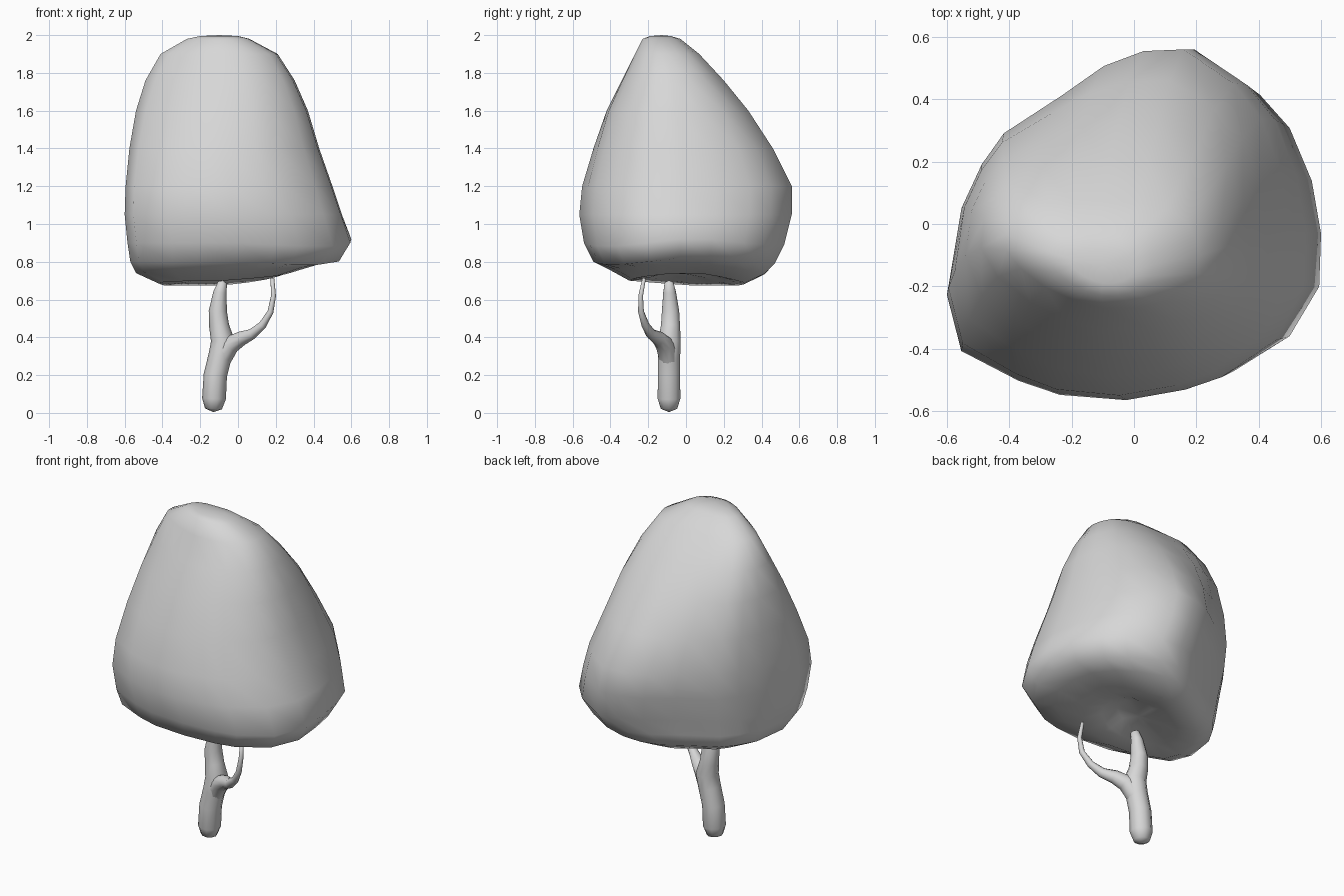
import bpy, bmesh, math
from mathutils import Vector

cube = bpy.data.objects.get("Cube")
if cube:
    bpy.data.objects.remove(cube, do_unlink=True)

grey = bpy.data.materials.new("plain grey")
grey.use_nodes = True
grey.diffuse_color = (0.68, 0.68, 0.68, 1)
grey.node_tree.nodes["Principled BSDF"].inputs["Base Color"].default_value = (0.68, 0.68, 0.68, 1)


def loft(name, rings, start, end):
    """Skin a list of equal point rings, closing both ends to a tip point."""
    bm = bmesh.new()
    loops = [[bm.verts.new(p) for p in ring] for ring in rings]
    n = len(loops[0])
    for a, b in zip(loops, loops[1:]):
        for i in range(n):
            j = (i + 1) % n
            bm.faces.new((a[i], a[j], b[j], b[i]))
    for tip, ring in ((start, loops[0]), (end, loops[-1])):
        v = bm.verts.new(tip)
        for i in range(n):
            bm.faces.new((v, ring[i], ring[(i + 1) % n]))
    bmesh.ops.recalc_face_normals(bm, faces=bm.faces)
    me = bpy.data.meshes.new(name)
    bm.to_mesh(me)
    bm.free()
    me.materials.append(grey)
    me.polygons.foreach_set("use_smooth", [True] * len(me.polygons))
    ob = bpy.data.objects.new(name, me)
    bpy.context.collection.objects.link(ob)
    return ob


def tube(name, path, sides=10):
    """Tapered limb along (x, y, z, radius) stations."""
    pts = [Vector(p[:3]) for p in path]
    rings = []
    for i, p in enumerate(pts):
        t = (pts[min(i + 1, len(pts) - 1)] - pts[max(i - 1, 0)]).normalized()
        u = t.cross(Vector((0, 1, 0))).normalized()
        w = t.cross(u)
        rings.append([p + path[i][3] * (math.cos(a) * u + math.sin(a) * w)
                      for a in (math.tau * k / sides for k in range(sides))])
    d0 = (pts[0] - pts[1]).normalized() * path[0][3] * 0.4
    d1 = (pts[-1] - pts[-2]).normalized() * path[-1][3] * 0.5
    return loft(name, rings, pts[0] + d0, pts[-1] + d1)


# Crown outlines in a unit square: a broad skirt blending into a narrower top
skirt = [(.38, 1), (.15, .99), (-.08, .9), (-.33, .72), (-.67, .5), (-.8, .32),
         (-.92, .07), (-1, -.4), (-.92, -.72), (-.6, -.89), (-.37, -.97), (0, -1),
         (.33, -.94), (.53, -.87), (.83, -.66), (.99, -.36), (1, -.04), (.95, .28),
         (.83, .6), (.67, .8)]
peak = [(.35, 1), (0, 1), (-.3, 1), (-.55, .98), (-.8, .85), (-.93, .65),
        (-1, .4), (-1, .1), (-.85, -.25), (-.6, -.6), (-.3, -.85), (0, -1),
        (.35, -1), (.6, -.9), (.85, -.65), (.97, -.35), (1, 0), (.96, .33),
        (.86, .66), (.65, .88)]
# z, x low, x high, y low, y high
levels = [(1.995, -.2, 0, -.19, -.08), (1.98, -.27, .06, -.23, -.03),
          (1.9, -.41, .21, -.27, .07), (1.76, -.49, .3, -.34, .2),
          (1.6, -.54, .37, -.42, .33), (1.4, -.575, .43, -.49, .46),
          (1.2, -.595, .5, -.55, .56), (1.05, -.6, .55, -.565, .56),
          (.9, -.585, .6, -.54, .52), (.8, -.57, .54, -.49, .47),
          (.73, -.54, .43, -.4, .42), (.675, -.42, .26, -.3, .31),
          (.69, -.3, .16, -.2, .2), (.715, -.18, .08, -.11, .12)]
rings = []
for z, x0, x1, y0, y1 in levels:
    t = min(1, max(0, (z - 1.1) / .8)) ** 1.5
    ring = []
    for (su, sv), (pu, pv) in zip(skirt, peak):
        u, v = su + (pu - su) * t, sv + (pv - sv) * t
        x = (x0 + x1) / 2 + u * (x1 - x0) / 2
        y = (y0 + y1) / 2 + v * (y1 - y0) / 2
        # the skirt arches on the +x side, and the underside tilts up to +x and -y
        lift = 0
        if z < 1:
            lift = max(0, u) * (.03 - .12 * min(.5, abs(y - .05)))
        if z < .78:
            lift += .04 * max(0, u) + .025 * max(0, -v)
        ring.append((x, y, z + lift))
    rings.append(ring)
loft("crown", rings, (-.1, -.13, 2), (-.04, 0, .735))

# Trunk and the thin side branch
tube("trunk", [(-.13, -.09, .022, .045), (-.127, -.09, .075, .063), (-.12, -.09, .2, .062),
               (-.095, -.09, .3, .062), (-.08, -.088, .38, .063), (-.1, -.082, .46, .053),
               (-.107, -.082, .54, .048), (-.095, -.087, .64, .035), (-.082, -.09, .69, .024)])
tube("side_branch", [(-.115, -.09, .2, .035), (-.085, -.092, .29, .052), (-.04, -.112, .362, .05),
                     (.02, -.145, .395, .038), (.075, -.185, .418, .028), (.13, -.215, .465, .021),
                     (.172, -.238, .535, .016), (.188, -.24, .62, .013), (.182, -.222, .71, .01)])
